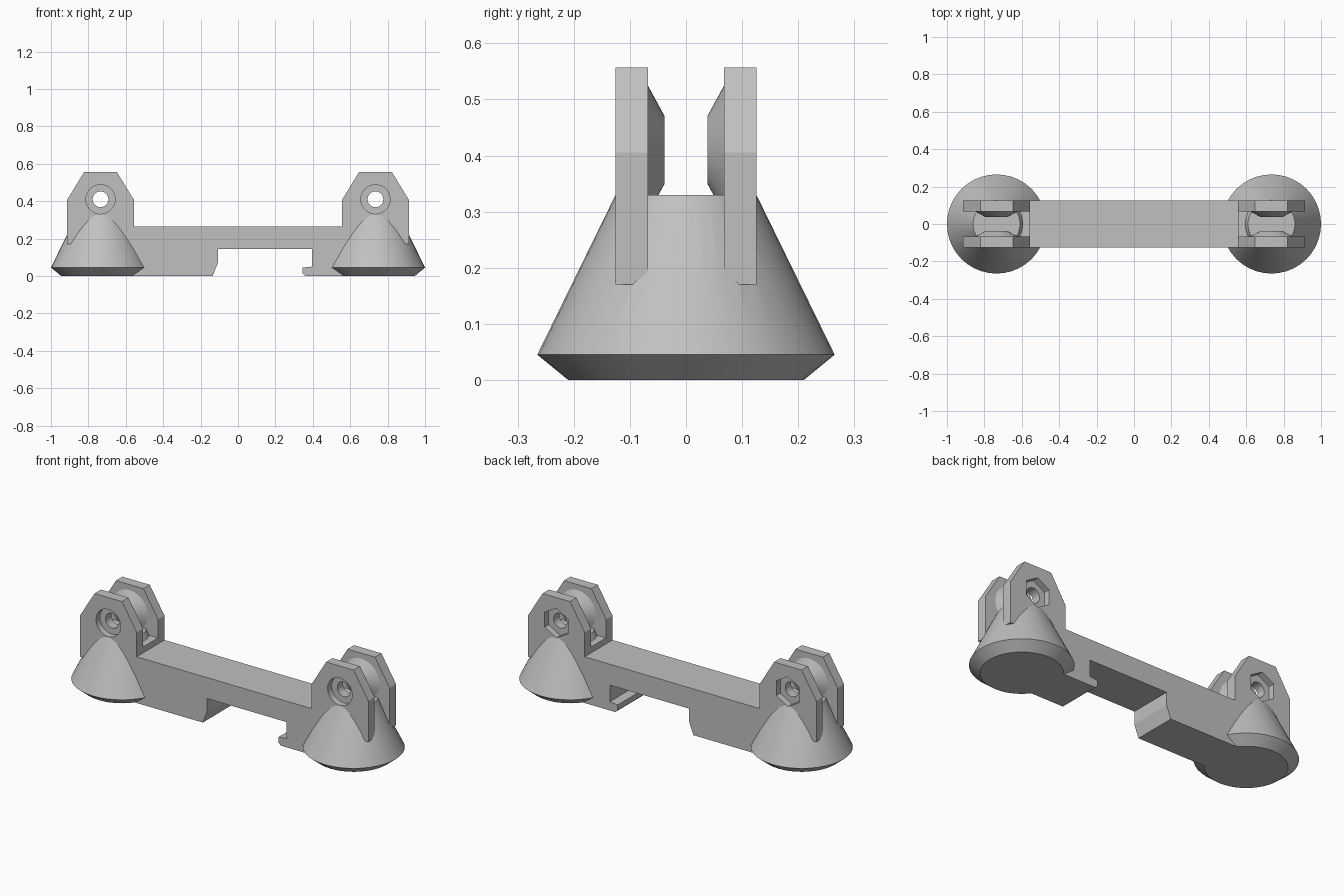
import bpy
import bmesh
import math
from mathutils import Matrix

cube = bpy.data.objects.get("Cube")
if cube:
    bpy.data.objects.remove(cube, do_unlink=True)

grey = bpy.data.materials.new("light_grey")
grey.use_nodes = True
COLOUR = (0.53, 0.53, 0.53, 1)
grey.diffuse_color = COLOUR
grey.node_tree.nodes["Principled BSDF"].inputs["Base Color"].default_value = COLOUR

FOOT_X = 0.735      # distance of each foot and bracket from the middle
HALF_W = 0.126      # half width of the body
SLOT = 0.068        # half gap between bracket plates, and groove radius
PIVOT_Z = 0.41


def finish(name, bm):
    bmesh.ops.recalc_face_normals(bm, faces=bm.faces)
    mesh = bpy.data.meshes.new(name)
    bm.to_mesh(mesh)
    bm.free()
    mesh.materials.append(grey)
    obj = bpy.data.objects.new(name, mesh)
    bpy.context.collection.objects.link(obj)
    return obj


def box(name, x0, x1, y0, y1, z0, z1):
    bm = bmesh.new()
    bmesh.ops.create_cube(bm, size=1)
    bmesh.ops.scale(bm, vec=(x1 - x0, y1 - y0, z1 - z0), verts=bm.verts)
    bmesh.ops.translate(bm, vec=((x0 + x1) / 2, (y0 + y1) / 2, (z0 + z1) / 2), verts=bm.verts)
    return finish(name, bm)


def frustum(name, centre, axis, start, end, r_start, r_end, sides, turn=0):
    """Round or polygonal solid running from start to end along an axis."""
    bm = bmesh.new()
    bmesh.ops.create_cone(bm, cap_ends=True, segments=sides, radius1=r_start,
                          radius2=r_end, depth=end - start)
    bm.transform(Matrix.Translation((0, 0, (start + end) / 2)) @ Matrix.Rotation(turn, 4, 'Z'))
    if axis == 'X':
        bm.transform(Matrix.Rotation(math.pi / 2, 4, 'Y'))
    elif axis == 'Y':
        bm.transform(Matrix.Rotation(-math.pi / 2, 4, 'X'))
    bm.transform(Matrix.Translation(centre))
    return finish(name, bm)


def combine(target, tool, operation):
    mod = target.modifiers.new("combine", 'BOOLEAN')
    mod.operation = operation
    mod.solver = 'EXACT'
    mod.object = tool
    bpy.context.view_layer.update()
    evaluated = target.evaluated_get(bpy.context.evaluated_depsgraph_get())
    mesh = bpy.data.meshes.new_from_object(evaluated)
    target.modifiers.clear()
    target.data = mesh
    bpy.data.objects.remove(tool, do_unlink=True)


# Side outline of the bar, clip recess and the two brackets
bracket = [(-0.18, 0.17), (-0.18, 0.405), (-0.087, 0.557),
           (0.087, 0.557), (0.18, 0.405), (0.18, 0.265)]
underside = [(0.735, 0.17), (0.735, 0), (0.36, 0), (0.345, 0.014), (0.345, 0.045),
             (0.395, 0.05), (0.395, 0.145), (-0.108, 0.145), (-0.108, 0.07),
             (-0.135, 0), (-0.735, 0), (-0.735, 0.17)]
outline = [(x - FOOT_X, z) for x, z in bracket]
outline += [(FOOT_X - x, z) for x, z in reversed(bracket)]
outline += underside

bm = bmesh.new()
face = bm.faces.new([bm.verts.new((x, -HALF_W, z)) for x, z in outline])
extruded = bmesh.ops.extrude_face_region(bm, geom=[face])
bmesh.ops.translate(bm, vec=(0, 2 * HALF_W, 0),
                    verts=[v for v in extruded["geom"] if isinstance(v, bmesh.types.BMVert)])
body = finish("mounting_bar", bm)

# Gap between the bracket plates
combine(body, box("slot", -1.2, 1.2, -SLOT, SLOT, 0.299, 1), 'DIFFERENCE')
for side in (-1, 1):
    x0, x1 = sorted((side * 0.8, side * 1.2))
    combine(body, box("end_slot", x0, x1, -SLOT, SLOT, 0.1, 1), 'DIFFERENCE')

# Conical feet and the pivot bosses inside the brackets
for side in (-1, 1):
    x = side * FOOT_X
    foot = frustum("foot", (x, 0, 0), 'Z', 0.045, 0.33, 0.265, 0.1255, 40)
    rim = frustum("foot_rim", (x, 0, 0), 'Z', 0, 0.045, 0.21, 0.265, 40)
    combine(foot, rim, 'UNION')
    combine(body, foot, 'UNION')
    pivot = (x, 0, PIVOT_Z)
    combine(body, frustum("boss", pivot, 'Y', 0.038, 0.08, 0.06, 0.137, 40), 'UNION')
    combine(body, frustum("boss", pivot, 'Y', -0.08, -0.038, 0.137, 0.06, 40), 'UNION')

# Round groove along the bar
combine(body, frustum("groove", (0, 0, 0.299), 'X', -1.2, 1.2, SLOT, SLOT, 48), 'DIFFERENCE')

# Bolt holes, round head recesses in front and hexagonal nut recesses behind
for side in (-1, 1):
    pivot = (side * FOOT_X, 0, PIVOT_Z)
    combine(body, frustum("hole", pivot, 'Y', -0.3, 0.3, 0.042, 0.042, 32), 'DIFFERENCE')
    combine(body, frustum("head_recess", pivot, 'Y', -0.3, -0.09, 0.078, 0.078, 32), 'DIFFERENCE')
    combine(body, frustum("nut_recess", pivot, 'Y', 0.09, 0.3, 0.085, 0.085, 6, math.pi / 6 * 0), 'DIFFERENCE')

bpy.context.view_layer.objects.active = body
body.select_set(True)
bpy.ops.object.shade_smooth_by_angle(angle=math.radians(12))
